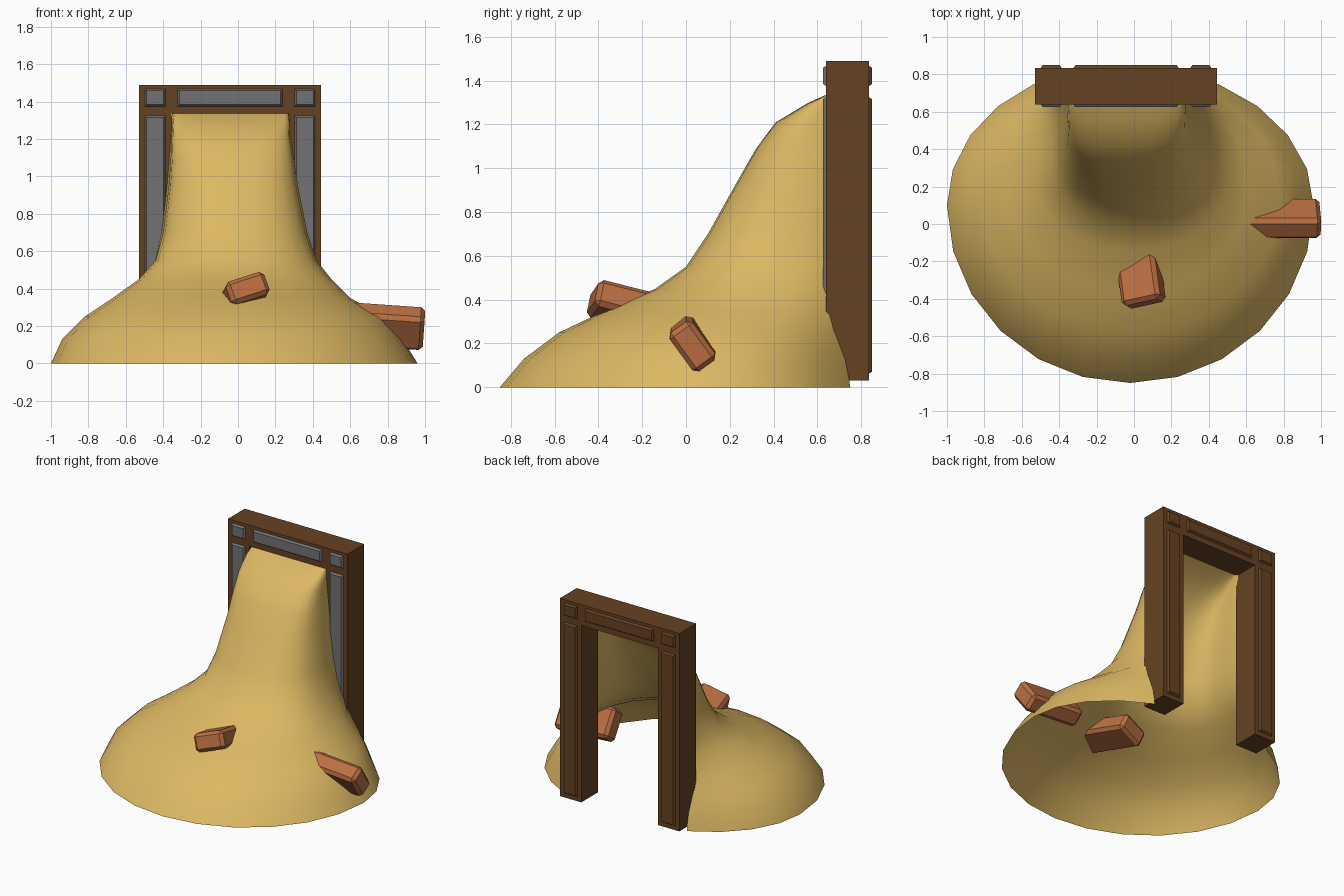
import bpy, bmesh, math
from mathutils import Matrix, Euler

cube = bpy.data.objects.get("Cube")
if cube:
    bpy.data.objects.remove(cube, do_unlink=True)


def make_material(name, colour):
    mat = bpy.data.materials.new(name)
    mat.use_nodes = True
    mat.diffuse_color = (*colour, 1)
    mat.node_tree.nodes["Principled BSDF"].inputs["Base Color"].default_value = (*colour, 1)
    return mat


SAND = make_material("sand", (0.72, 0.48, 0.125))
WOOD = make_material("dark wood", (0.13, 0.055, 0.016))
STONE = make_material("grey stone", (0.17, 0.17, 0.17))
BRICK = make_material("brick", (0.50, 0.16, 0.055))


def finish(name, bm, material):
    mesh = bpy.data.meshes.new(name)
    bm.to_mesh(mesh)
    bm.free()
    mesh.materials.append(material)
    obj = bpy.data.objects.new(name, mesh)
    bpy.context.collection.objects.link(obj)
    return obj


def add_box(bm, low, high):
    size = [b - a for a, b in zip(low, high)]
    middle = [(a + b) / 2 for a, b in zip(low, high)]
    place = Matrix.Translation(middle) @ Matrix.Diagonal((*size, 1))
    return bmesh.ops.create_cube(bm, size=1, matrix=place)["verts"]


# Door frame: two posts and a lintel
LEFT, RIGHT, FRONT, BACK = -0.53, 0.445, 0.64, 0.835
POST, FOOT, HEAD, TOP = 0.175, 0.03, 1.335, 1.49

for name, x in (("right_post", LEFT), ("left_post", RIGHT - POST)):
    bm = bmesh.new()
    add_box(bm, (x, FRONT, FOOT), (x + POST, BACK, HEAD))
    finish(name, bm, WOOD)
bm = bmesh.new()
add_box(bm, (LEFT, FRONT, HEAD), (RIGHT, BACK, TOP))
finish("lintel", bm, WOOD)


# Raised panels with sloping borders, grey in front and wooden behind
def add_panel(bm, x0, x1, z0, z1, y, out):
    slope, depth = 0.02, 0.015
    verts = add_box(bm, (x0, y - depth, z0), (x1, y + depth, z1))
    for v in verts:
        if (v.co.y - y) * out > 0:
            v.co.x += slope if v.co.x < (x0 + x1) / 2 else -slope
            v.co.z += slope if v.co.z < (z0 + z1) / 2 else -slope


EDGE = 0.022
for name, y, out, mat in (("front_panels", FRONT, -1, STONE), ("back_panels", BACK, 1, WOOD)):
    bm = bmesh.new()
    for x in (LEFT, RIGHT - POST):
        add_panel(bm, x + EDGE, x + POST - EDGE, FOOT + EDGE, HEAD, y, out)
        add_panel(bm, x + EDGE, x + POST - EDGE, HEAD + 0.03, TOP - 0.012, y, out)
    add_panel(bm, LEFT + POST + EDGE, RIGHT - POST - EDGE, HEAD + 0.03, TOP - 0.012, y, out)
    finish(name, bm, mat)

# Sand shell, lofted through open contours that end in the posts:
# height, front y, right x, left x, widest y, half gap at the back, back y, squareness
LEVELS = [
    (0, -.85, -1, .96, .1, .49, .75, 2),
    (.13, -.74, -.94, .88, .1, .48, .73, 2),
    (.25, -.58, -.82, .78, .12, .47, .69, 2),
    (.35, -.37, -.67, .6, .15, .46, .67, 2),
    (.45, -.14, -.53, .5, .25, .43, .66, 2.1),
    (.55, 0, -.44, .42, .35, .4, .66, 2.2),
    (.7, .1, -.4, .37, .42, .37, .66, 2.3),
    (.95, .24, -.37, .32, .5, .34, .66, 2.5),
    (1.09, .32, -.36, .3, .53, .33, .66, 2.7),
    (1.21, .41, -.355, .28, .57, .32, .66, 3),
    (1.3, .56, -.35, .275, .63, .315, .66, 4),
    (1.335, .64, -.345, .27, .655, .31, .66, 5),
]
SWEEP = math.radians(60)
CENTRE = (LEFT + RIGHT) / 2


def back_arc(side, widest, gap, back, steps=4):
    end = CENTRE + (gap if side > CENTRE else -gap)
    points = []
    for i in range(1, steps + 1):
        a = SWEEP * i / steps
        blend = (math.cos(a) - math.cos(SWEEP)) / (1 - math.cos(SWEEP))
        points.append((end + (side - end) * blend,
                       widest + (back - widest) * math.sin(a) / math.sin(SWEEP)))
    return points


def contour(front, x0, x1, widest, gap, back, power, steps=12):
    points = back_arc(x0, widest, gap, back)[::-1]
    for i in range(steps + 1):
        a = math.pi * i / steps
        c, s = math.cos(a), math.sin(a)
        across = math.copysign(abs(c) ** (2 / power), c)
        points.append(((x0 + x1) / 2 - across * (x1 - x0) / 2,
                       widest - (widest - front) * abs(s) ** (2 / power)))
    return points + back_arc(x1, widest, gap, back)


bm = bmesh.new()
rings = [[bm.verts.new((x, y, z)) for x, y in contour(*shape)] for z, *shape in LEVELS]
for lower, upper in zip(rings, rings[1:]):
    for i in range(len(lower) - 1):
        bm.faces.new((lower[i], lower[i + 1], upper[i + 1], upper[i]))
for face in bm.faces:
    face.smooth = True
finish("sand_pile", bm, SAND)


# Loose bricks stuck in the sand
def add_brick(name, location, roll, pitch, yaw):
    bm = bmesh.new()
    add_box(bm, (-0.22, -0.11, -0.065), (0.22, 0.11, 0.065))
    bmesh.ops.bevel(bm, geom=bm.edges[:], offset=0.022, segments=1, affect='EDGES')
    obj = finish(name, bm, BRICK)
    obj.location = location
    obj.rotation_euler = Euler([math.radians(a) for a in (roll, pitch, yaw)])


add_brick("front_brick", (0.025, -0.215, 0.355), 18, -14, -82)
add_brick("side_brick", (0.775, 0.03, 0.2), -54, 4, 0)
